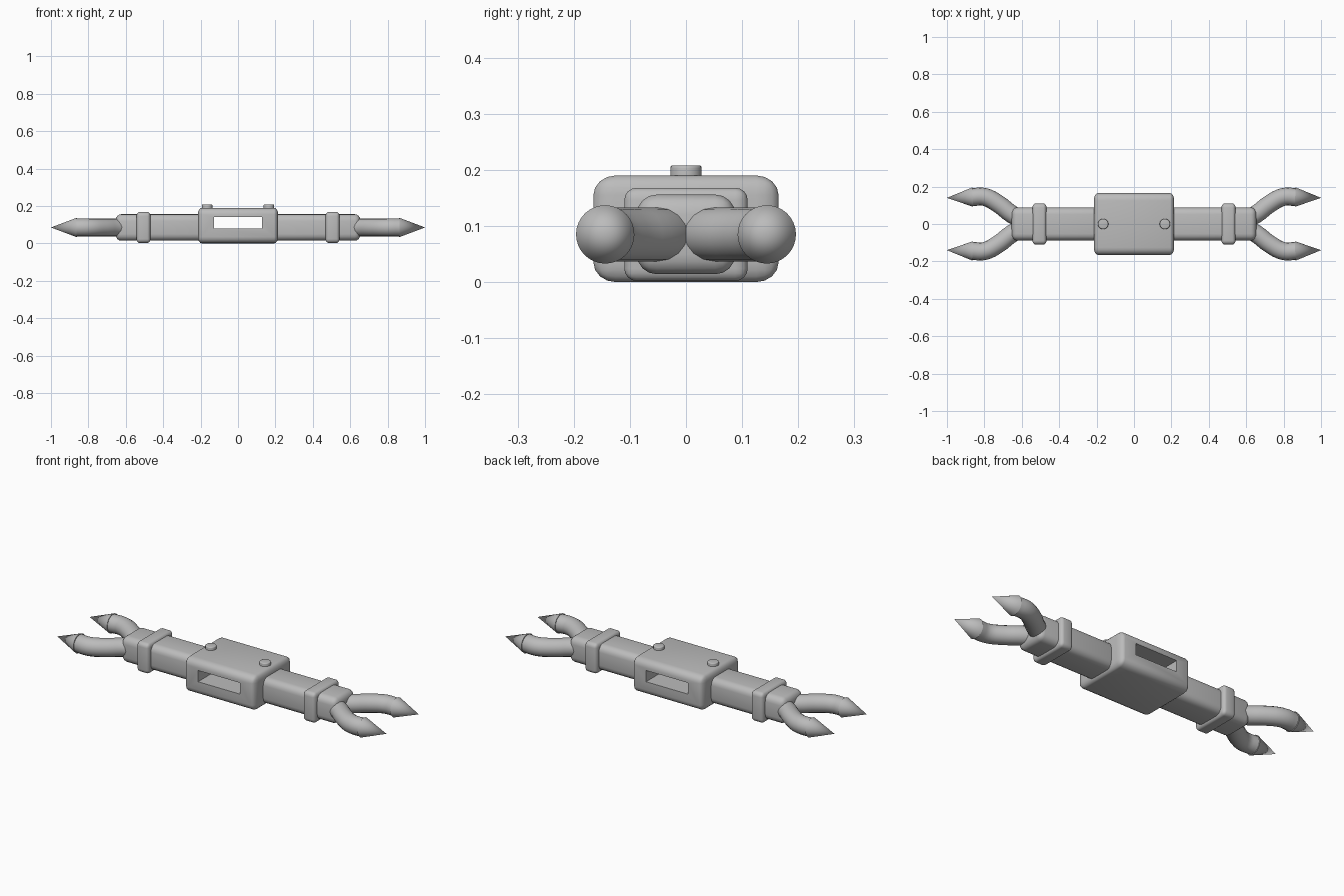
import bpy
import bmesh
import math
from mathutils import Matrix, Vector

cube = bpy.data.objects.get("Cube")
if cube:
    bpy.data.objects.remove(cube, do_unlink=True)

grey = bpy.data.materials.new("plain grey")
grey.use_nodes = True
grey.diffuse_color = (0.5, 0.5, 0.5, 1)
grey.node_tree.nodes["Principled BSDF"].inputs["Base Color"].default_value = (0.5, 0.5, 0.5, 1)


def activate(ob):
    bpy.ops.object.select_all(action="DESELECT")
    ob.select_set(True)
    bpy.context.view_layer.objects.active = ob


def finish(name, bm, mirror=(False, False), angle=35):
    """Turn a bmesh into a smooth-shaded object, mirrored about the origin."""
    mesh = bpy.data.meshes.new(name)
    bm.to_mesh(mesh)
    bm.free()
    ob = bpy.data.objects.new(name, mesh)
    bpy.context.collection.objects.link(ob)
    mesh.materials.append(grey)
    activate(ob)
    bpy.ops.object.shade_smooth_by_angle(angle=math.radians(angle))
    if any(mirror):
        mod = ob.modifiers.new("mirror", "MIRROR")
        mod.use_axis = (mirror[0], mirror[1], False)
        mod.use_mirror_merge = False
    return ob


def rounded_box(name, low, high, radius, **options):
    """Box whose rounding has its own radius along each axis."""
    low, high, radius = Vector(low), Vector(high), Vector(radius)
    size = high - low
    bm = bmesh.new()
    bmesh.ops.create_cube(bm, size=1)
    bmesh.ops.scale(bm, verts=bm.verts, vec=[s / r for s, r in zip(size, radius)])
    bmesh.ops.bevel(bm, geom=bm.edges[:], offset=1, segments=4, profile=0.5, affect="EDGES")
    bmesh.ops.scale(bm, verts=bm.verts, vec=radius)
    bmesh.ops.translate(bm, verts=bm.verts, vec=(low + high) / 2)
    return finish(name, bm, **options)


# Central housing with a slot cut from front to back
housing = rounded_box("housing", (-0.215, -0.165, 0), (0.215, 0.165, 0.19), (0.022, 0.04, 0.035))
bm = bmesh.new()
bmesh.ops.create_cube(bm, size=1)
bmesh.ops.scale(bm, verts=bm.verts, vec=(0.255, 0.5, 0.062))
bmesh.ops.translate(bm, verts=bm.verts, vec=(0, 0, 0.11))
cutter = finish("slot_cutter", bm)
cutter.hide_render = True
cut = housing.modifiers.new("slot", "BOOLEAN")
cut.object = cutter
cut.solver = "EXACT"
activate(housing)
bpy.ops.object.modifier_apply(modifier=cut.name)
bpy.data.objects.remove(cutter, do_unlink=True)
bpy.ops.object.shade_smooth_by_angle(angle=math.radians(35))

# Arms and collars on both sides
rounded_box("arms", (0.16, -0.088, 0.014), (0.655, 0.088, 0.156), (0.03, 0.036, 0.036),
            mirror=(True, False))
rounded_box("collars", (0.468, -0.11, 0.002), (0.543, 0.11, 0.168), (0.017, 0.022, 0.022),
            mirror=(True, False))

# Round buttons on top of the housing
bm = bmesh.new()
bmesh.ops.create_cone(bm, cap_ends=True, segments=24, radius1=0.028, radius2=0.028, depth=0.03)
rim = [e for e in bm.edges if all(v.co.z > 0 for v in e.verts)]
bmesh.ops.bevel(bm, geom=rim, offset=0.005, segments=3, profile=0.5, affect="EDGES")
bmesh.ops.translate(bm, verts=bm.verts, vec=(0.165, 0, 0.193))
finish("buttons", bm, mirror=(True, False))

# Curved prongs, swept along a path
height = 0.085
path = [(0.59, 0.02), (0.65, 0.05), (0.725, 0.107), (0.80, 0.145), (0.87, 0.143)]
curve = bpy.data.curves.new("prong_path", "CURVE")
curve.dimensions = "3D"
curve.bevel_depth = 0.048
curve.bevel_resolution = 6
curve.resolution_u = 4
curve.use_fill_caps = True
spline = curve.splines.new("BEZIER")
spline.bezier_points.add(len(path) - 1)
for point, (x, y) in zip(spline.bezier_points, path):
    point.co = (x, y, height)
    point.handle_left_type = point.handle_right_type = "AUTO"
sweep = bpy.data.objects.new("prong_sweep", curve)
bpy.context.collection.objects.link(sweep)
bpy.context.view_layer.update()
swept = sweep.evaluated_get(bpy.context.evaluated_depsgraph_get()).to_mesh()
bm = bmesh.new()
bm.from_mesh(swept)
bmesh.ops.remove_doubles(bm, verts=bm.verts, dist=0.0001)
bmesh.ops.recalc_face_normals(bm, faces=bm.faces)
bpy.data.objects.remove(sweep, do_unlink=True)
finish("prongs", bm, mirror=(True, True))

# Pointed tips
base, tip = Vector((0.862, 0.144, height)), Vector((1, 0.14, height))
axis = tip - base
turn = Vector((0, 0, 1)).rotation_difference(axis).to_matrix().to_4x4()
bm = bmesh.new()
bmesh.ops.create_cone(bm, cap_ends=True, segments=32, radius1=0.052, radius2=0,
                      depth=axis.length, matrix=Matrix.Translation((base + tip) / 2) @ turn)
bmesh.ops.remove_doubles(bm, verts=bm.verts, dist=0.0001)
finish("tips", bm, mirror=(True, True))
